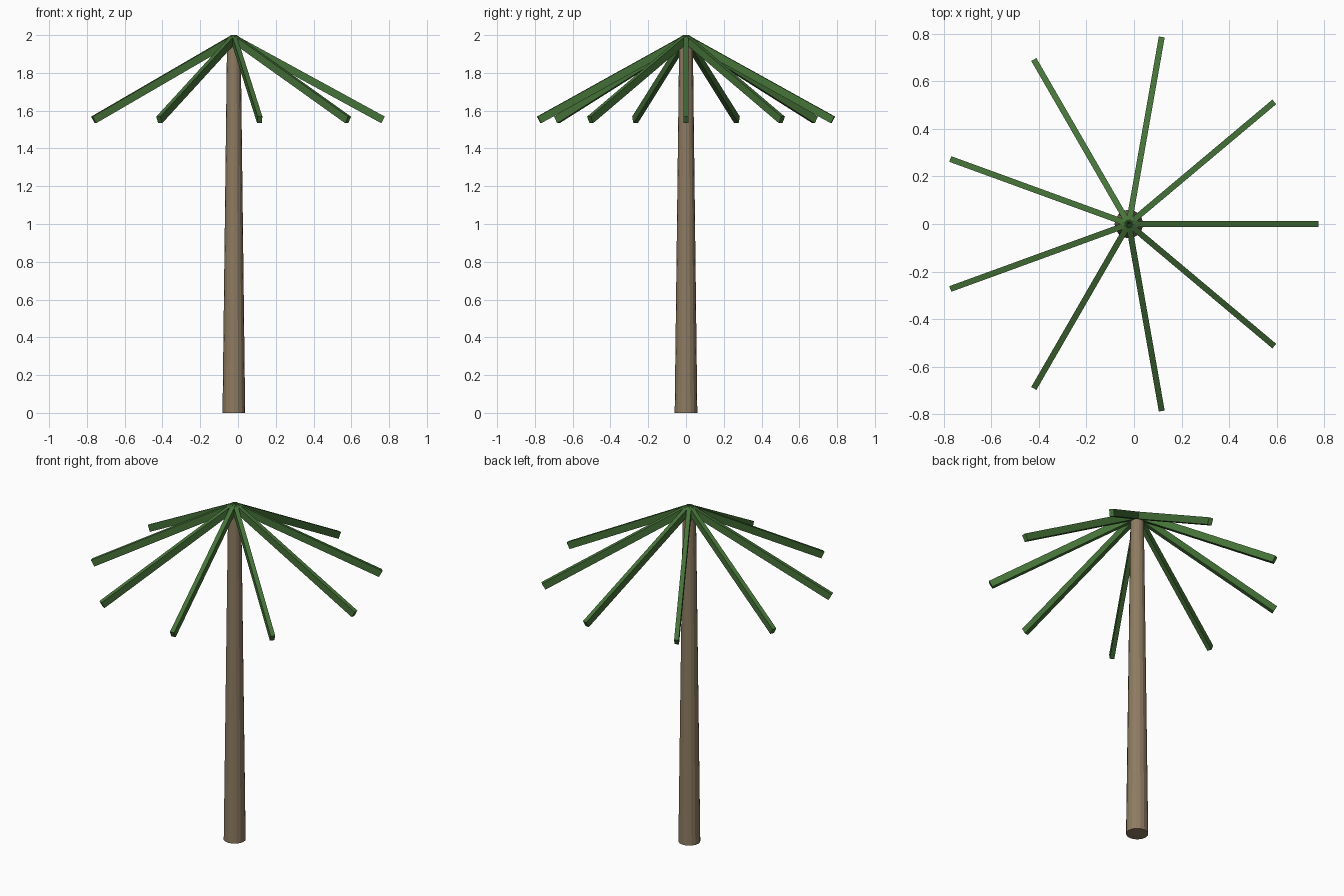
import bpy, bmesh
from math import radians
from mathutils import Matrix

if "Cube" in bpy.data.objects:
    bpy.data.objects.remove(bpy.data.objects["Cube"])

CX = -0.022          # palm axis
HUB_Z = 1.9825       # height where the fronds meet
FROND = (0.9, 0.025, 0.04)


def material(name, color):
    mat = bpy.data.materials.new(name)
    mat.diffuse_color = color
    mat.use_nodes = True
    mat.node_tree.nodes["Principled BSDF"].inputs["Base Color"].default_value = mat.diffuse_color
    return mat


def add_object(name, bm, mat):
    mesh = bpy.data.meshes.new(name)
    bm.to_mesh(mesh)
    bm.free()
    mesh.materials.append(mat)
    obj = bpy.data.objects.new(name, mesh)
    bpy.context.collection.objects.link(obj)
    return obj


bark = material("bark", (0.27, 0.20, 0.12, 1))
leaf = material("leaf", (0.06, 0.17, 0.04, 1))

# Tapered trunk
bm = bmesh.new()
bmesh.ops.create_cone(bm, cap_ends=True, segments=16, radius1=0.06, radius2=0.036,
                      depth=HUB_Z, matrix=Matrix.Translation((CX, 0, HUB_Z / 2)))
trunk = add_object("trunk", bm, bark)

# Nine drooping fronds fanned around the hub
for i in range(9):
    bm = bmesh.new()
    place = (Matrix.Translation((CX, 0, HUB_Z))
             @ Matrix.Rotation(radians(40 * i), 4, 'Z')
             @ Matrix.Rotation(0.5, 4, 'Y')
             @ Matrix.Translation((FROND[0] / 2, 0, 0))
             @ Matrix.Diagonal((*FROND, 1)))
    bmesh.ops.create_cube(bm, size=1, matrix=place)
    add_object(f"frond_{i + 1}", bm, leaf)
